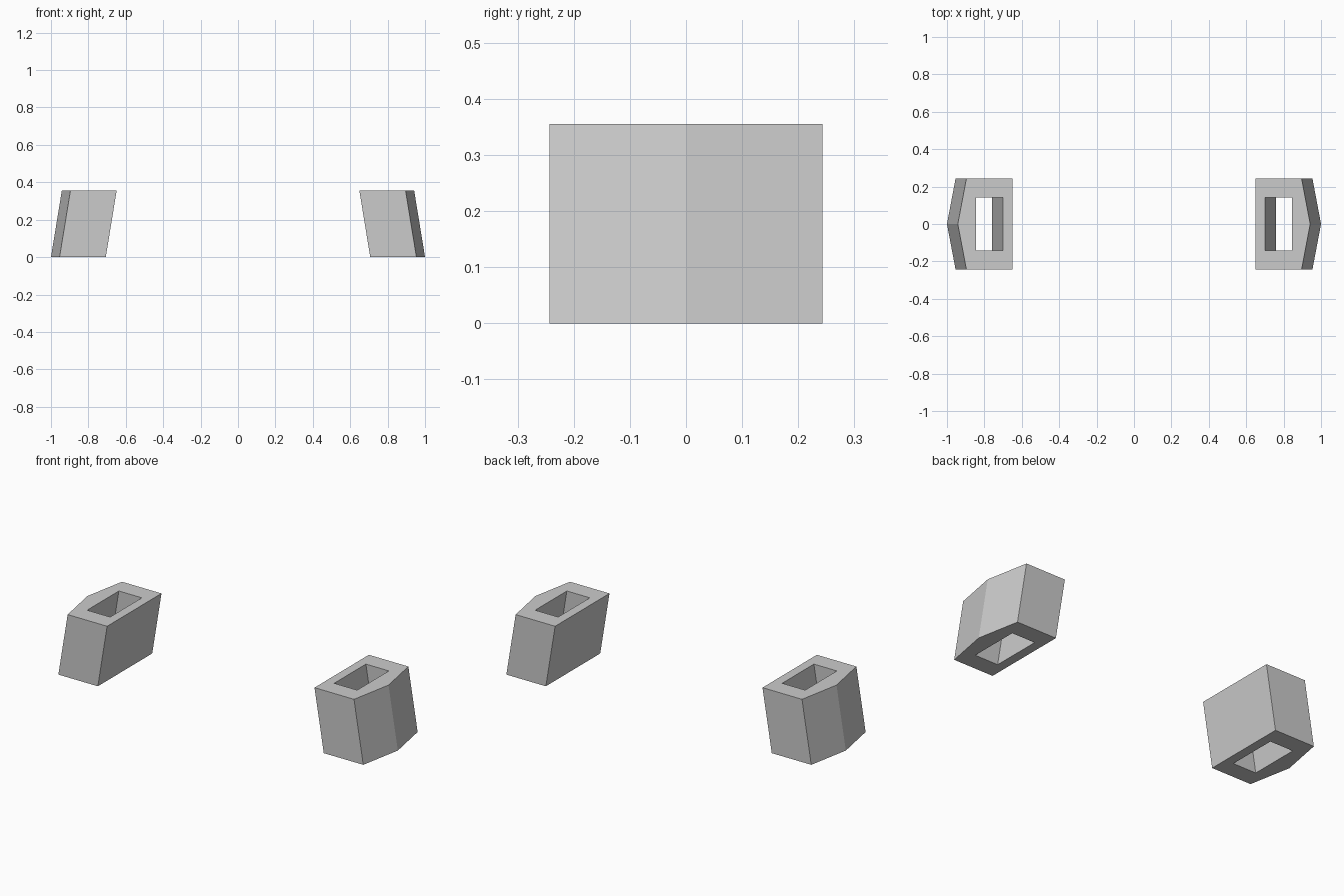
import bpy, bmesh
from mathutils import Vector

if "Cube" in bpy.data.objects:
    bpy.data.objects.remove(bpy.data.objects["Cube"])

HEIGHT = 0.355
LEAN = -0.058          # inward shift of the top
# Footprint of the right block: pointed outer wall and rectangular slot
OUTER = [(0.707, -0.243), (0.954, -0.243), (1.0, 0), (0.954, 0.243), (0.707, 0.243)]
SLOT = [(0.759, -0.142), (0.903, -0.142), (0.903, 0.142), (0.759, 0.142)]

bm = bmesh.new()
o = [bm.verts.new((x, y, 0)) for x, y in OUTER]
s = [bm.verts.new((x, y, 0)) for x, y in SLOT]

# Bottom face as a frame around the slot
frame = [bm.faces.new(f) for f in (
    (o[0], o[1], s[1], s[0]),
    (o[1], o[2], o[3], s[2], s[1]),
    (o[3], o[4], s[3], s[2]),
    (o[4], o[0], s[0], s[3]))]

# Sheared extrusion makes the leaning walls, slot and top
geo = bmesh.ops.extrude_face_region(bm, geom=frame, use_keep_orig=True)["geom"]
top = [v for v in geo if isinstance(v, bmesh.types.BMVert)]
bmesh.ops.translate(bm, verts=top, vec=Vector((LEAN, 0, HEIGHT)))
bmesh.ops.recalc_face_normals(bm, faces=bm.faces)

mesh = bpy.data.meshes.new("slotted_blocks")
bm.to_mesh(mesh)
bm.free()
blocks = bpy.data.objects.new("slotted_blocks", mesh)
bpy.context.collection.objects.link(blocks)

# Left block
mirror = blocks.modifiers.new("mirror", 'MIRROR')
mirror.use_axis[0] = True
mirror.use_mirror_merge = False
